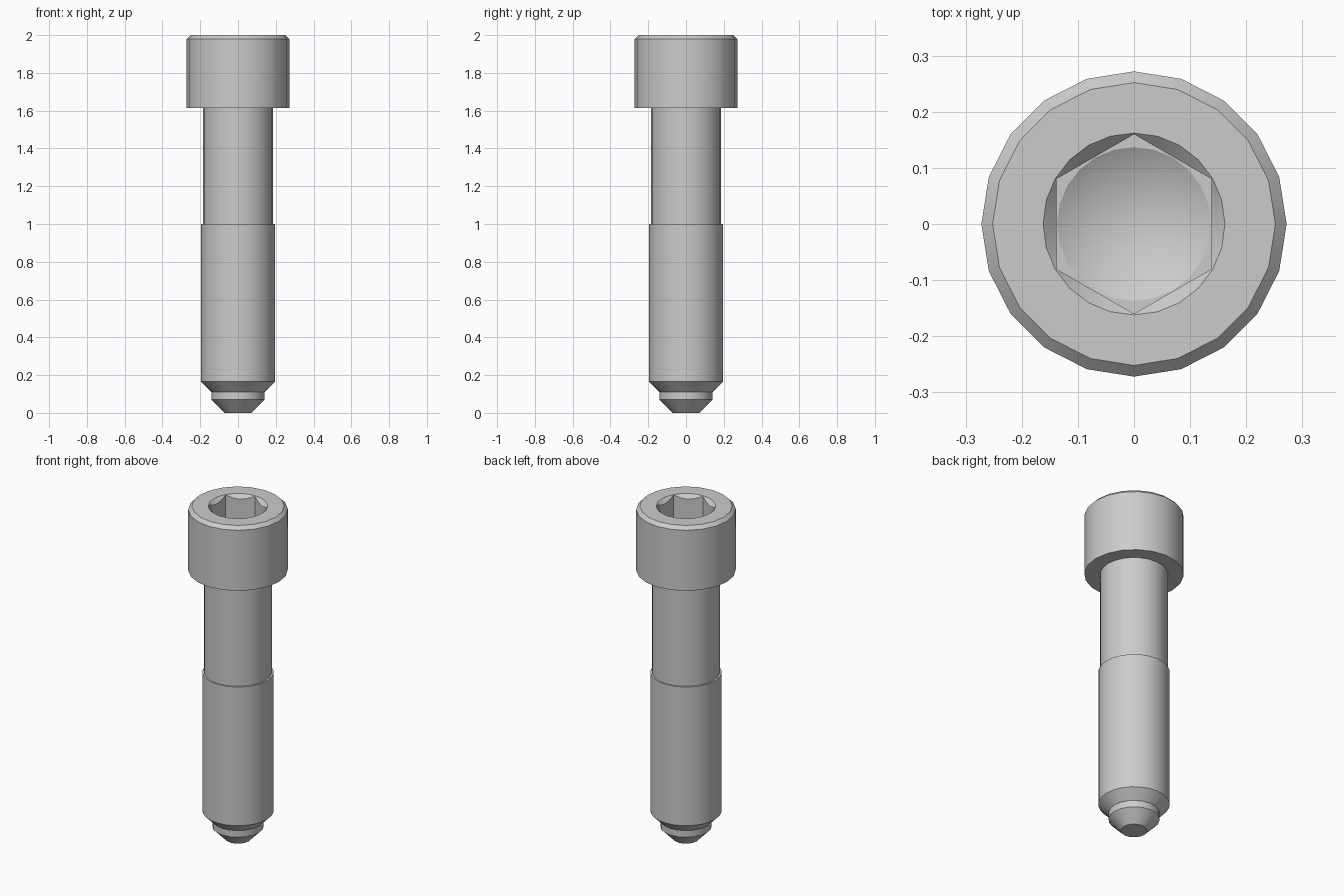
import bpy, bmesh, math

cube = bpy.data.objects.get("Cube")
if cube:
    bpy.data.objects.remove(cube, do_unlink=True)

steel = bpy.data.materials.new("grey steel")
steel.use_nodes = True
colour = (0.6, 0.6, 0.6, 1)
steel.diffuse_color = colour
steel.node_tree.nodes["Principled BSDF"].inputs["Base Color"].default_value = colour


def lathe(name, profile, sides, turn=0.0):
    """Closed solid of revolution from (radius, z) points, listed bottom to top."""
    bm = bmesh.new()
    rings = []
    for r, z in profile:
        if r == 0:
            rings.append([bm.verts.new((0, 0, z))])
            continue
        ring = []
        for i in range(sides):
            a = turn + math.tau * i / sides
            ring.append(bm.verts.new((r * math.cos(a), r * math.sin(a), z)))
        rings.append(ring)
    for low, high in zip(rings, rings[1:]):
        for i in range(sides):
            j = (i + 1) % sides
            if len(low) == 1:
                bm.faces.new((low[0], high[j], high[i]))
            else:
                bm.faces.new((low[i], low[j], high[j], high[i]))
    if len(rings[0]) > 1:
        bm.faces.new(rings[0][::-1])
    bm.faces.new(rings[-1])
    bmesh.ops.recalc_face_normals(bm, faces=bm.faces)
    mesh = bpy.data.meshes.new(name)
    bm.to_mesh(mesh)
    bm.free()
    mesh.materials.append(steel)
    ob = bpy.data.objects.new(name, mesh)
    bpy.context.collection.objects.link(ob)
    return ob


def activate(ob):
    bpy.ops.object.select_all(action='DESELECT')
    ob.select_set(True)
    bpy.context.view_layer.objects.active = ob


def cut(ob, cutter):
    cutter.hide_render = True
    mod = ob.modifiers.new("cut", 'BOOLEAN')
    mod.operation = 'DIFFERENCE'
    mod.solver = 'EXACT'
    mod.object = cutter
    activate(ob)
    bpy.ops.object.modifier_apply(modifier=mod.name)
    bpy.data.objects.remove(cutter, do_unlink=True)


# Chamfered cap head
head = lathe("cap_head", [(0.272, 1.615), (0.272, 1.98), (0.252, 2.0)], 20)

# Hex socket, conical drill bottom and countersunk rim
cut(head, lathe("hex_cutter", [(0.16, 1.8), (0.16, 2.1)], 6, math.pi / 2))
cut(head, lathe("drill_cutter", [(0, 1.72), (0.137, 1.8), (0.137, 1.9)], 24))
cut(head, lathe("rim_cutter", [(0.122, 1.96), (0.162, 2.0), (0.182, 2.02)], 24))

# Plain shank, running a little into its neighbours
shank = lathe("plain_shank", [(0.185, 0.95), (0.185, 1.64)], 24)

# Thicker threaded section with its lower chamfer
thread = lathe("threaded_section", [(0.14, 0.11), (0.195, 0.165), (0.195, 1.0)], 24)

# Stepped pilot tip
tip = lathe("pilot_tip", [(0.072, 0), (0.14, 0.07), (0.14, 0.13)], 20)

for part in (head, shank, thread, tip):
    activate(part)
    bpy.ops.object.shade_smooth_by_angle(angle=math.radians(25))
